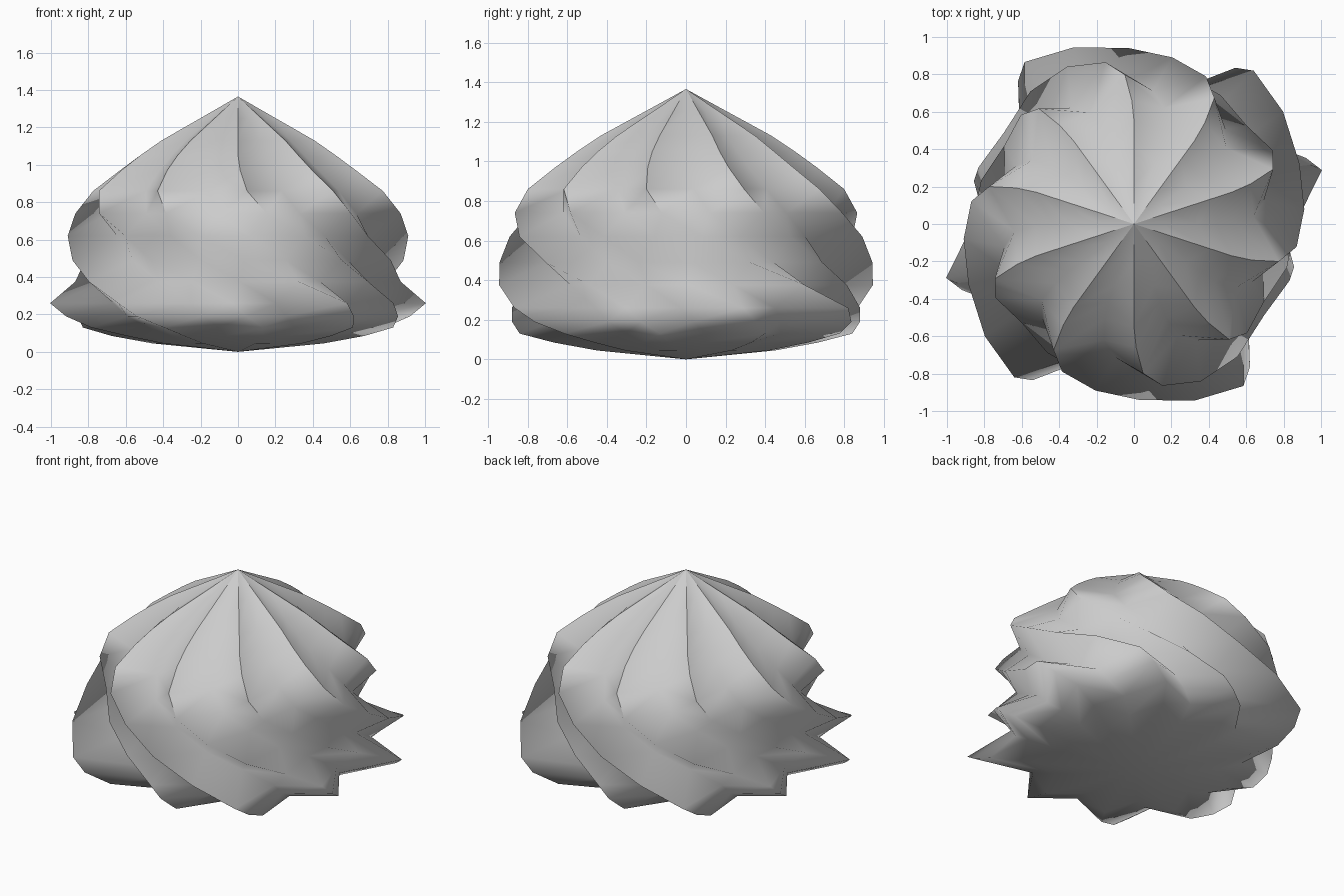
import bpy, bmesh, math

if "Cube" in bpy.data.objects:
    bpy.data.objects.remove(bpy.data.objects["Cube"])

LOBES = 10
TOP_Z = 1.365

# rings from the base upward:
# height, twist in degrees, valley fraction, radii of five ridges (repeated by half turn)
RINGS = [
    (0.045, 84, 0.76, (0.46,) * 5),
    (0.085, 83, 0.76, (0.68,) * 5),
    (0.13, 81, 0.77, (0.84, 0.88, 0.87, 0.85, 0.87)),
    (0.19, 75, 0.77, (0.886, 0.985, 0.996, 0.88, 0.985)),
    (0.26, 70, 0.77, (0.885, 1.045, 1.04, 0.88, 1.045)),
    (0.375, 55, 0.79, (0.85, 0.87, 0.998, 0.85, 0.998)),
    (0.49, 38, 0.81, (0.90, 0.85, 0.942, 0.83, 0.942)),
    (0.62, 23, 0.82, (0.914, 0.81, 0.914, 0.80, 0.914)),
    (0.74, 10, 0.82, (0.878, 0.84, 0.878, 0.84, 0.878)),
    (0.86, 3.5, 0.80, (0.80,) * 5),
    (0.97, 1, 0.80, (0.66,) * 5),
    (1.05, 0, 0.80, (0.55,) * 5),
    (1.13, 0, 0.80, (0.43,) * 5),
    (1.25, 0, 0.80, (0.21,) * 5),
]


def star_ring(bm, z, twist, valley, radii):
    """One ten-pointed star of vertices, turned by the twist angle."""
    verts = []
    for i in range(LOBES * 2):
        a = math.radians(90 + twist + i * 180 / LOBES)
        k = i // 2
        r = radii[k % 5]
        if i % 2:
            r = valley * (r + radii[(k + 1) % 5]) / 2
        verts.append(bm.verts.new((r * math.cos(a), r * math.sin(a), z)))
    return verts


# twisted star-shaped dollop, closed to a point at both ends
bm = bmesh.new()
rings = [star_ring(bm, *ring) for ring in RINGS]
n = LOBES * 2
for low, high in zip(rings, rings[1:]):
    for i in range(n):
        j = (i + 1) % n
        bm.faces.new((low[i], low[j], high[j], high[i]))
base = bm.verts.new((0, 0, 0))
tip = bm.verts.new((0, 0, TOP_Z))
for i in range(n):
    j = (i + 1) % n
    bm.faces.new((base, rings[0][j], rings[0][i]))
    bm.faces.new((tip, rings[-1][i], rings[-1][j]))
bmesh.ops.recalc_face_normals(bm, faces=bm.faces)
for f in bm.faces:
    f.smooth = True

# crisp ridge lines on the upper part, smooth valleys between them
columns = rings[8:] + [[tip] * n]
for low, high in zip(columns, columns[1:]):
    for i in range(0, n, 2):
        bm.edges.get((low[i], high[i])).smooth = False

mesh = bpy.data.meshes.new("piped_cream_swirl")
bm.to_mesh(mesh)
bm.free()
swirl = bpy.data.objects.new("piped_cream_swirl", mesh)
bpy.context.collection.objects.link(swirl)
